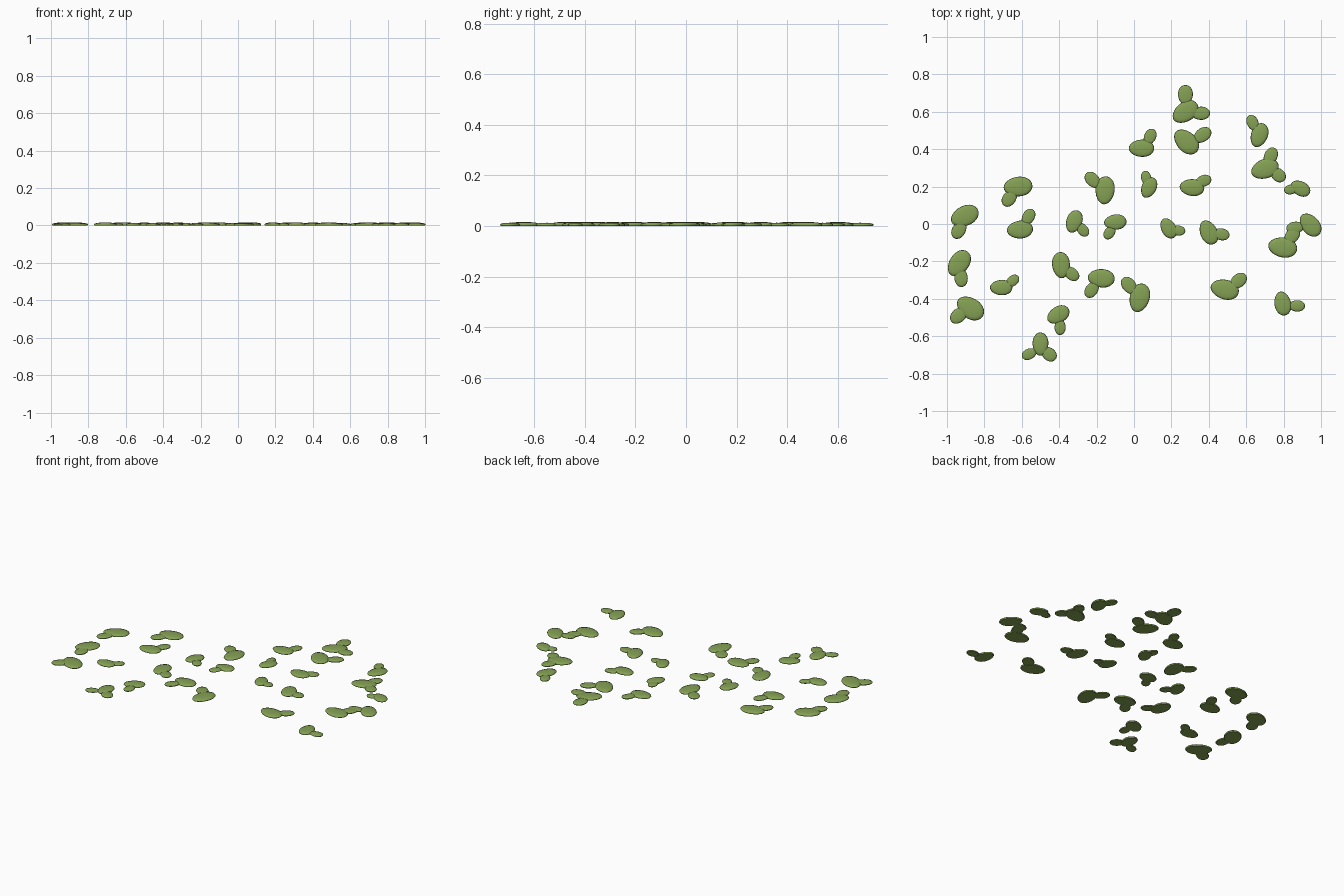
import bpy, bmesh, math

green = bpy.data.materials.new("leaf_green")
green.diffuse_color = (0.235, 0.36, 0.09, 1)

# Fronds by region: mother x, y, half length, angle; then bud x, y, angle
LEFT = [
    (-.62, .20, .077, 5, -.665, .14, 235), (-.905, .043, .078, 25, -.935, -.03, 240),
    (-.61, -.03, .070, 5, -.565, .037, 60), (-.32, .013, .062, 70, -.275, -.03, -50),
    (-.935, -.21, .077, 55, -.925, -.285, -85), (-.39, -.22, .070, 95, -.335, -.265, -40),
    (-.71, -.34, .060, 0, -.65, -.305, 40), (-.875, -.45, .080, -35, -.935, -.487, 220),
    (-.405, -.485, .064, 30, -.395, -.55, -90), (-.50, -.642, .062, 90, -.56, -.695, 205),
]
MIDDLE = [
    (.275, .60, .076, 35, .355, .592, 0), (.28, .44, .078, -45, .365, .475, 35),
    (.04, .405, .068, 0, .085, .465, 65), (-.155, .18, .075, 85, -.22, .235, 135),
    (.08, .195, .058, 65, .065, .245, 100), (.31, .195, .066, -5, .37, .23, 20),
    (-.10, .01, .060, 5, -.13, -.045, 235), (.185, -.023, .058, -60, .235, -.035, -5),
    (-.175, -.29, .072, -5, -.225, -.35, 235), (.03, -.395, .078, 75, -.025, -.33, 130),
]
RIGHT = [
    (.67, .475, .066, 70, .635, .54, 115), (.70, .295, .076, 20, .73, .36, 65),
    (.89, .19, .056, -30, .84, .185, 190), (.40, -.045, .068, -65, .465, -.055, -10),
    (.795, -.125, .078, -10, .845, -.063, 55), (.943, -.005, .070, -50, .862, -.02, 190),
    (.485, -.35, .077, -15, .557, -.305, 40), (.795, -.425, .065, -78, .87, -.438, 0),
]
# Extra buds on three-lobed plants: x, y, half length, angle
EXTRA = [(.275, .69, .053, 90), (.77, .263, .046, -40), (-.455, -.695, .046, -40)]


def leaf(name, x, y, length, angle, z, height, ratio=.68):
    """Oval pad: flat underside, rounded rim and a gently domed top."""
    bm = bmesh.new()
    n = 28
    c, s = math.cos(math.radians(angle)), math.sin(math.radians(angle))
    profile = [(.94, 0), (1, .3), (.96, .6), (.75, .84), (.4, .97)]
    rings = []
    for r, h in profile:
        ring = []
        for i in range(n):
            t = math.tau * i / n
            u = length * r * math.cos(t)
            v = length * ratio * r * math.sin(t) * (1 + .08 * math.cos(t))
            ring.append(bm.verts.new((x + u * c - v * s, y + u * s + v * c, z + h * height)))
        rings.append(ring)
    for a, b in zip(rings, rings[1:]):
        for i in range(n):
            j = (i + 1) % n
            bm.faces.new((a[i], a[j], b[j], b[i]))
    bm.faces.new(rings[0][::-1])
    top = bm.verts.new((x, y, z + height))
    for i in range(n):
        bm.faces.new((rings[-1][i], rings[-1][(i + 1) % n], top))
    for f in bm.faces:
        f.smooth = len(f.verts) < n
    me = bpy.data.meshes.new(name)
    bm.to_mesh(me)
    bm.free()
    me.materials.append(green)
    bpy.context.collection.objects.link(bpy.data.objects.new(name, me))


# Mother leaves with a smaller bud tucked against each
for x, y, size, ang, bx, by, bang in LEFT + MIDDLE + RIGHT:
    leaf("mother_leaf", x, y, size, ang, 0, .016)
    leaf("bud_leaf", bx, by, size * .68, bang, .001, .012)
for x, y, size, ang in EXTRA:
    leaf("extra_bud_leaf", x, y, size, ang, .001, .012, .75)
